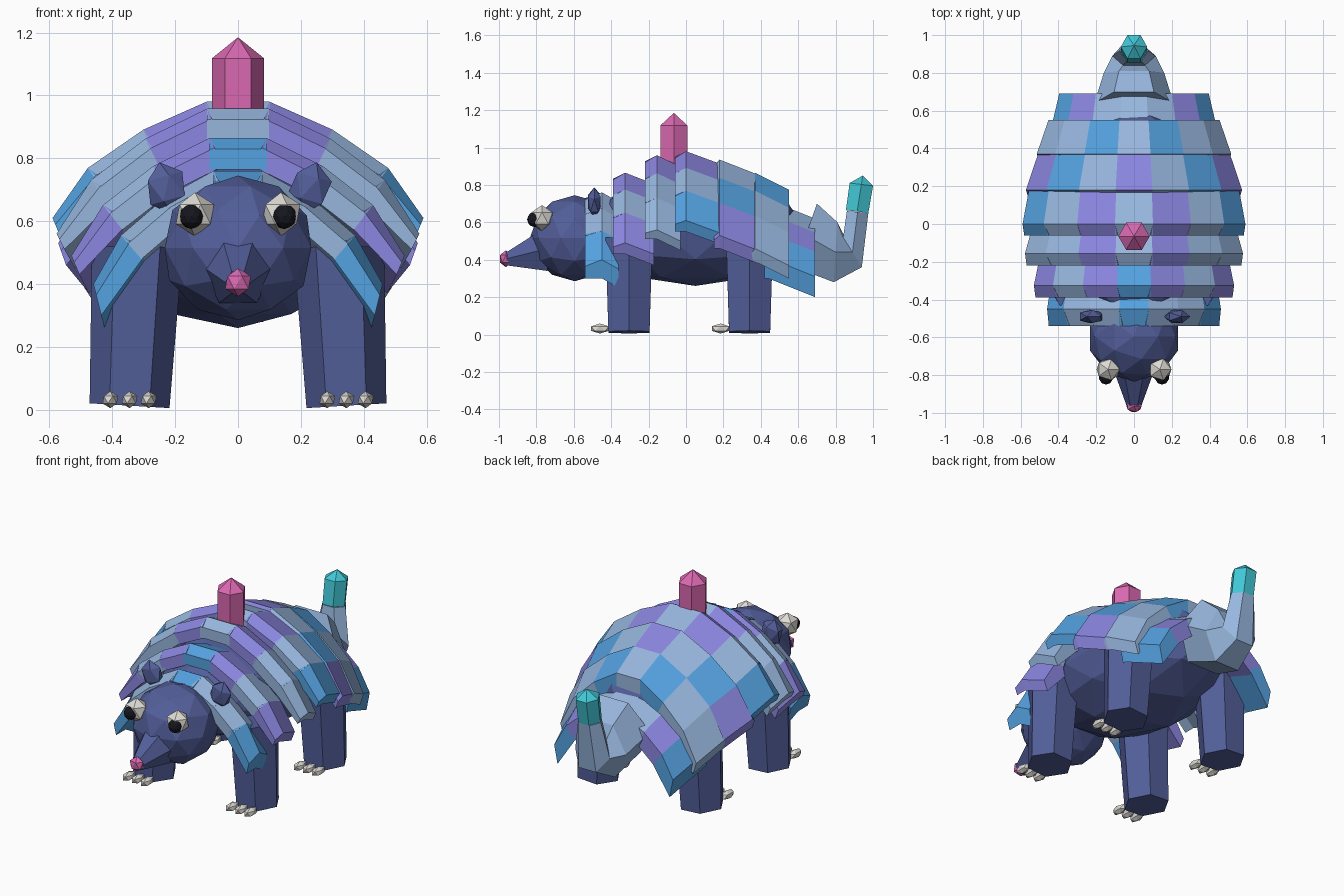
import bpy, bmesh
from math import radians, pi, cos, sin
from mathutils import Vector

cube = bpy.data.objects.get("Cube")
if cube:
    bpy.data.objects.remove(cube, do_unlink=True)


def material(name, rgb):
    m = bpy.data.materials.new(name)
    m.use_nodes = True
    m.diffuse_color = (*rgb, 1)
    m.node_tree.nodes["Principled BSDF"].inputs["Base Color"].default_value = (*rgb, 1)
    return m


NAVY = material("navy hide", (.085, .112, .32))
STEEL = material("pale steel blue", (.31, .47, .73))
BLUE = material("bright blue", (.09, .36, .75))
PURPLE = material("violet", (.26, .24, .75))
PINK = material("pink", (.70, .14, .44))
TEAL = material("teal", (.055, .58, .68))
BONE = material("off white", (.73, .71, .66))
BLACK = material("black", (.008, .008, .014))


def finish(name, bm, mats):
    bmesh.ops.recalc_face_normals(bm, faces=bm.faces)
    mesh = bpy.data.meshes.new(name)
    bm.to_mesh(mesh)
    bm.free()
    for m in mats:
        mesh.materials.append(m)
    ob = bpy.data.objects.new(name, mesh)
    bpy.context.collection.objects.link(ob)
    return ob


def ball(name, mat, loc, size, detail=1, rot=(0, 0, 0)):
    bm = bmesh.new()
    bmesh.ops.create_icosphere(bm, subdivisions=detail, radius=1)
    ob = finish(name, bm, [mat])
    ob.location, ob.scale, ob.rotation_euler = loc, size, rot
    return ob


def loft(name, mat, rings):
    """Skin a list of rings; a ring with one point closes to a tip."""
    bm = bmesh.new()
    loops = [[bm.verts.new(p) for p in ring] for ring in rings]
    for a, b in zip(loops, loops[1:]):
        n = len(a)
        for i in range(n):
            j = (i + 1) % n
            bm.faces.new([a[i], a[j], b[0]] if len(b) == 1 else [a[i], a[j], b[j], b[i]])
    for ring in (loops[0], loops[-1]):
        if len(ring) > 2:
            bm.faces.new(ring)
    return finish(name, bm, [mat])


def hexagon(x, y, z, r, tilt=0):
    return [(x + r * cos(i * pi / 3), y + r * sin(i * pi / 3), z + tilt * r * cos(i * pi / 3))
            for i in range(6)]


def slanted_hexagon(top, bottom, half_width):
    """Hexagon in the plane through two (y, z) points, wide along x."""
    t, b = Vector((0, *top)), Vector((0, *bottom))
    mid, up = (t + b) / 2, (t - b) / 2
    return [mid + up * (sin(i * pi / 3) / .866) + Vector((half_width * cos(i * pi / 3), 0, 0))
            for i in range(6)]


# Body and head
ball("body", NAVY, (0, .05, .56), (.40, .59, .30), 2)
ball("head", NAVY, (0, -.595, .515), (.245, .24, .23), 2)
loft("snout", NAVY, [slanted_hexagon((-.74, .58), (-.74, .34), .12),
                     slanted_hexagon((-.96, .44), (-.96, .37), .04)])
ball("nose", PINK, (0, -.963, .405), (.046, .037, .045))

# Paired face parts, legs and claws
for s, side in ((1, "left"), (-1, "right")):
    ball(side + "_ear", NAVY, (s * .228, -.49, .705), (.07, .04, .085), 1, (0, s * radians(15), 0))
    ball(side + "_eye", BONE, (s * .137, -.77, .622), (.068, .066, .07))
    ball(side + "_pupil", BLACK, (s * .148, -.81, .615), (.038, .04, .04), 2)
    for y, end in ((-.305, "front"), (.34, "back")):
        foot = hexagon(s * .345, y, .013, .127, -.06 * -s)
        hip = hexagon(s * .32, y, .52, .145)
        loft(f"{side}_{end}_leg", NAVY, [foot, hip])
        for i in (-1, 0, 1):
            ball(f"{side}_{end}_claw_{i + 2}", BONE, (s * .345 + i * .061, y - .155, .032),
                 (.028, .055, .027))

# Armour rows: front y, top, low edge, half width, length, bevel, drop, taper, end depth
ROWS = [(-.54, .76, .40, .46, .18, .09, .05, .03, .10),
        (-.39, .865, .49, .53, .22, .065, .06, .06, .06),
        (-.22, .958, .56, .577, .19, .065, .06, .06, .05),
        (-.06, .98, .61, .59, .25, .06, .07, .06, .06),
        (.15, .935, .53, .572, .235, .03, .08, .12, .07),
        (.35, .865, .46, .515, .20, .02, .09, .12, .07),
        (.42, .72, .41, .455, .27, .02, .10, .13, .11)]
# Plate colours from the spine outward: Blue, Steel, Violet
PATTERN = ["BSSB", "BVSV", "SVSS", "SVSB", "VSBV", "SBSS", "SSVB"]
ARCH = [(.17, 0), (.51, .24), (.81, .57), (1, 1)]
THICK = .1


def add_plate(bm, outer, inner, row, side, colour):
    """One tapered slab of the arch, bevelled along its front edge."""
    y0, drop, length, bevel, taper = row[0], row[6], row[4], row[5], row[7]
    nose = [a.lerp(b, .35) for a, b in zip(outer, inner)] + inner[::-1]
    slab = outer + inner[::-1]
    rings = [[bm.verts.new((side * p.x * (1 - taper * t), y0 + y, p.y - drop * t)) for p in shape]
             for shape, y, t in ((nose, 0, 0), (slab, bevel, 0), (slab, length, 1))]
    faces = [bm.faces.new(rings[0]), bm.faces.new(rings[2])]
    for f, r in zip(rings, rings[1:]):
        faces += [bm.faces.new((f[i], f[(i + 1) % 4], r[(i + 1) % 4], r[i])) for i in range(4)]
    for face in faces:
        face.material_index = colour


for k, row in enumerate(ROWS):
    bm = bmesh.new()
    top, low, width = row[1:4]
    pts = [Vector((x * width, top - t * (top - low))) for x, t in ARCH]
    codes = ["BSV".index(c) for c in PATTERN[k]]
    # spine plate, then mirrored pairs down the flanks
    spine = [Vector((-pts[0].x, top)), pts[0]]
    add_plate(bm, spine, [p - Vector((0, THICK)) for p in spine], row, 1, codes[0])
    for i, (a, b) in enumerate(zip(pts, pts[1:])):
        d = (b - a).normalized()
        n = Vector((d.y, -d.x)) * THICK
        end = b + n if i < 2 else b + Vector((-.025, -row[8]))
        for side in (1, -1):
            add_plate(bm, [a, b], [a + n, end], row, side, codes[i + 1])
    finish(f"armour_row_{k + 1}", bm, [BLUE, STEEL, PURPLE])

# Bent tail with crystal tip
loft("tail", STEEL, [slanted_hexagon((.70, .70), (.58, .36), .21),
                     slanted_hexagon((.81, .60), (.79, .28), .16),
                     slanted_hexagon((.84, .52), (.94, .36), .115),
                     slanted_hexagon((.86, .66), (.975, .65), .075)])
loft("tail_crystal", TEAL, [slanted_hexagon((.855, .665), (.975, .65), .07),
                            slanted_hexagon((.875, .81), (1, .795), .07),
                            [(0, .945, .85)]])

# Crystal on the back
loft("back_crystal", PINK, [hexagon(0, -.065, .9, .083), hexagon(0, -.065, 1.118, .083),
                            [(0, -.065, 1.185)]])
